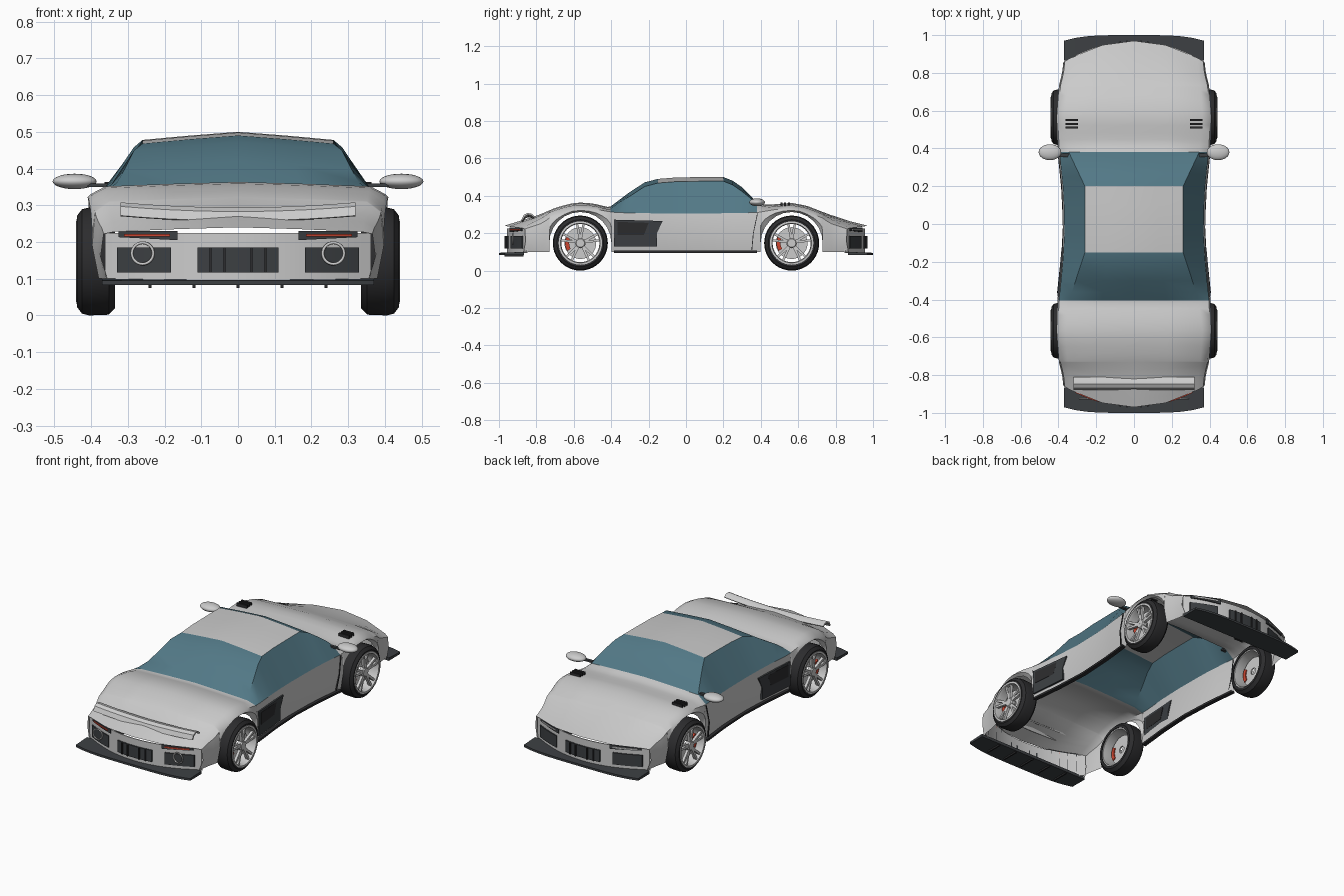
import bpy, bmesh
from math import sin, cos, pi, sqrt, radians

if "Cube" in bpy.data.objects:
    bpy.data.objects.remove(bpy.data.objects["Cube"])


def material(name, col):
    m = bpy.data.materials.new(name)
    m.diffuse_color = (*col, 1)
    m.use_nodes = True
    m.node_tree.nodes["Principled BSDF"].inputs["Base Color"].default_value = m.diffuse_color
    return m


GLASS = material("tinted_glass", (0.085, 0.19, 0.24))
DARK = material("dark_trim", (0.045, 0.05, 0.055))
RUBBER = material("rubber", (0.025, 0.025, 0.027))
RED = material("red_paint", (0.6, 0.06, 0.03))


def make(name, bm, mat=None, angle=35, recalc=True):
    if recalc:
        bmesh.ops.recalc_face_normals(bm, faces=bm.faces)
    me = bpy.data.meshes.new(name)
    bm.to_mesh(me)
    bm.free()
    ob = bpy.data.objects.new(name, me)
    bpy.context.collection.objects.link(ob)
    if mat:
        me.materials.append(mat)
    bpy.ops.object.select_all(action='DESELECT')
    ob.select_set(True)
    bpy.context.view_layer.objects.active = ob
    bpy.ops.object.shade_smooth_by_angle(angle=radians(angle))
    return ob


def sweep(bm, sections, ring=False):
    """Skin closed sections; ring joins last to first, otherwise cap the ends."""
    vs = [[bm.verts.new(p) for p in s] for s in sections]
    n = len(vs[0])
    for i in range(len(vs) if ring else len(vs) - 1):
        a, b = vs[i], vs[(i + 1) % len(vs)]
        for j in range(n):
            k = (j + 1) % n
            bm.faces.new((a[j], a[k], b[k], b[j]))
    if not ring:
        bm.faces.new(vs[0])
        bm.faces.new(vs[-1])


def solid(name, sections, mat=None):
    bm = bmesh.new()
    sweep(bm, sections)
    return make(name, bm, mat)


def box(name, x, y, z, mat=None):
    return solid(name, [[(a, y[0], z[0]), (a, y[1], z[0]), (a, y[1], z[1]), (a, y[0], z[1])] for a in x], mat)


def lerp(keys, y):
    for (a, u), (b, v) in zip(keys, keys[1:]):
        if y <= b:
            return u + (v - u) * max(0, (y - a) / (b - a))
    return keys[-1][1]


# body curves along the length
TOP = [(-.97, .24), (-.9, .262), (-.8, .292), (-.7, .335), (-.62, .358), (-.55, .365), (-.48, .355),
       (-.41, .338), (-.36, .375), (-.3, .42), (-.22, .472), (-.15, .49), (-.05, .498), (.1, .5), (.2, .5),
       (.25, .48), (.3, .445), (.35, .395), (.38, .365), (.43, .351), (.5, .357), (.57, .362),
       (.65, .345), (.76, .302), (.88, .263), (.97, .24)]
EDGE_X = [(-.97, .335), (-.57, .362), (-.41, .345), (-.15, .26), (.2, .26), (.38, .345), (.57, .362), (.97, .335)]
WIDE = [(0, .366), (.2, .376), (.4, .397), (.57, .402), (.75, .388), (.86, .373), (.97, .366)]
BELT_Z = [(0, .303), (.38, .31), (.5, .33), (.6, .33), (.8, .255), (.97, .222)]
WHEEL_Y, WHEEL_Z, ARCH = .565, .147, .166

# stations: (y, height of lower edge)
stations = [(y, .1) for y in (-.36, -.3, -.22, -.15, -.05, .1, .2, .25, .3, .35, .38)]
for s in (-1, 1):
    stations += [(s * y, .1) for y in (.97, .93, .88, .82, .77)]
    stations += [(s * WHEEL_Y + d * (ARCH + .001), .1) for d in (-1, 1)]
    stations += [(s * WHEEL_Y + ARCH * cos(k * pi / 12), WHEEL_Z + ARCH * sin(k * pi / 12)) for k in range(13)]
stations.sort()


def section(y, zb):
    w, bz, top, ex = lerp(WIDE, abs(y)), lerp(BELT_Z, abs(y)), lerp(TOP, y), lerp(EDGE_X, y)
    ez = top - (.022 if -.36 < y < .35 else .012)
    half = [(w - .01, zb), (w + .008, (zb + bz) / 2), (w, bz), (ex, ez), (ex / 2, (ez + top) / 2 + .001)]
    pts = half + [(0, top)] + [(-x, z) for x, z in reversed(half)]
    t = min(1, max(0, (abs(y) - .73) / .24))
    return [(x, y - (1 if y > 0 else -1) * .11 * t * (x / .37) ** 2, z) for x, z in pts]


def shell(name, want_glass, mat=None):
    bm = bmesh.new()
    rows = [[bm.verts.new(p) for p in section(*s)] for s in stations]
    for i in range(len(rows) - 1):
        yc = (stations[i][0] + stations[i + 1][0]) / 2
        for j in range(10):
            col = min(j, 9 - j)
            roof = col >= 3 and -.15 < yc < .2
            glass = col >= 2 and -.412 < yc < .385 and not roof
            if glass == want_glass:
                bm.faces.new((rows[i][j], rows[i + 1][j], rows[i + 1][j + 1], rows[i][j + 1]))
    bmesh.ops.delete(bm, geom=[v for v in bm.verts if not v.link_faces], context='VERTS')
    make(name, bm, mat, 40, recalc=False)


shell("body_shell", False)
shell("window_glass", True, GLASS)


# bumper panels that follow the curved ends
def nose(x):
    return .962 - .11 * (x / .37) ** 2


def panel(name, s, x0, x1, z0, z1, out, mat=None, slope=0, n=8):
    secs = []
    for i in range(n + 1):
        x = x0 + (x1 - x0) * i / n
        y, y2, d = s * (nose(x) + out), s * (nose(x) - .01), slope * abs(x - x0)
        secs.append([(x, y, z0 + d), (x, y, z1), (x, y2, z1), (x, y2, z0 + d)])
    return solid(name, secs, mat)


for s, end in ((-1, "tail"), (1, "nose")):
    panel(end + "_bumper", s, -.362, .362, .095, .225, -.004, n=16)
    panel(end + "_centre_grille", s, -.11, .11, .117, .185, .003, DARK)
    for x in (-.075, -.037, .037, .075):
        panel(end + "_grille_bar", s, x - .003, x + .003, .117, .185, .01, RUBBER, n=1)
    for m in (-1, 1):
        panel(end + "_side_intake", s, m * .182, m * .33, .117, .185, .003, DARK)
        panel(end + "_lamp_housing", s, m * .325, m * .165, .213, .23, .003, DARK, -.05)
        lamp = RED if s < 0 else None
        panel(end + "_lamp", s, m * .31, m * .185, .215, .222, .008, lamp)
    # splitter blade
    secs = []
    for i in range(13):
        x = -.37 + .74 * i / 12
        yo = s * (1 - .03 * (x / .37) ** 4)
        secs.append([(x, s * .865, .1), (x, yo, .095), (x, yo, .083), (x, s * .865, .083)])
    solid(end + "_splitter", secs, DARK)
for x in (-.24, -.12, 0, .12, .24):
    box("diffuser_fin", (x - .004, x + .004), (-.97, -.87), (.074, .085), RUBBER)

# arched rear spoiler
ARC = [(-.88, .272), (-.868, .297), (-.848, .308), (-.825, .304), (-.81, .292),
       (-.815, .286), (-.828, .296), (-.846, .299), (-.86, .291), (-.872, .27)]
solid("rear_spoiler", [[(x, y, z - .014 * (1 - (x / .32) ** 2)) for y, z in ARC]
                       for x in [-.32 + .064 * i for i in range(11)]])


# wheels
def lathe(bm, profile, centre, m, n):
    """Spin (x, radius) points about the axle."""
    cy, cz = centre
    sweep(bm, [[(m * x, cy + r * cos(2 * pi * k / n), cz + r * sin(2 * pi * k / n)) for x, r in profile]
               for k in range(n)], ring=True)


for m in (-1, 1):
    for cy in (-WHEEL_Y, WHEEL_Y):
        c = (cy, WHEEL_Z)
        bm = bmesh.new()
        lathe(bm, [(.335, .113), (.335, .128), (.352, .145), (.405, .147), (.425, .142), (.438, .125), (.436, .113)],
              c, m, 40)
        make("tyre", bm, RUBBER)
        bm = bmesh.new()
        lathe(bm, [(.34, .114), (.44, .116), (.441, .106), (.425, .102), (.34, .106)], c, m, 40)
        lathe(bm, [(.405, .001), (.432, .001), (.432, .022), (.425, .028), (.405, .028)], c, m, 20)
        for k in range(5):
            for d in (-.17, .17):
                a = pi / 2 + k * 2 * pi / 5
                secs = []
                for r, x, h, off in ((.02, .428, .007, d * .4), (.107, .434, .006, d)):
                    q = [(x, h), (x, -h), (x - .016, -h), (x - .016, h)]
                    secs.append([(m * px, cy + r * cos(a + off) - t * sin(a), WHEEL_Z + r * sin(a + off) + t * cos(a))
                                 for px, t in q])
                sweep(bm, secs)
        make("rim", bm)
        bm = bmesh.new()
        lathe(bm, [(.385, .02), (.393, .02), (.393, .085), (.385, .085)], c, m, 32)
        make("brake_disc", bm)
        arc = [pi + (k - 2) * .27 for k in range(5)]
        solid("brake_caliper", [[(m * x, cy + r * cos(a), WHEEL_Z + r * sin(a)) for x, r in
                                 ((.38, .06), (.408, .06), (.408, .082), (.38, .082))] for a in arc], RED)

# paired side parts
for m in (-1, 1):
    # sill skirt
    secs = []
    for i in range(13):
        y = -.385 + .765 * i / 12
        w = lerp(WIDE, abs(y))
        secs.append([(m * (w + a), y, z) for a, z in ((-.014, .095), (.01, .095), (.01, .107), (-.014, .107))])
    solid("side_skirt", secs, RUBBER)

    # side air intake
    for nm, out, mat, poly in (
            ("side_intake_panel", .011, DARK, [(-.385, .272), (-.125, .265), (-.155, .2), (-.155, .13), (-.385, .13)]),
            ("side_intake_opening", .014, RUBBER, [(-.365, .26), (-.2, .255), (-.225, .19), (-.365, .19)])):
        solid(nm, [[(m * (lerp(WIDE, -y) + o), y, z) for y, z in poly] for o in (out, 0)], mat)

    # door shut line
    path = [(.388, .352, .11), (.401, .36, .2), (.397, .382, .305)]
    solid("door_gap", [[(m * (x + a), y + b, z) for a, b in ((-.004, -.002), (.004, -.002), (.004, .002), (-.004, .002))]
                       for x, y, z in path], RUBBER)

    # door mirror
    bpy.ops.mesh.primitive_uv_sphere_add(segments=24, ring_count=12, location=(m * .445, .38, .365))
    ob = bpy.context.object
    ob.name = "door_mirror"
    ob.scale = (.06, .042, .021)
    bpy.ops.object.shade_smooth()
    box("mirror_stalk", (m * .33, m * .41), (.355, .372), (.35, .36), DARK)

    # bonnet louvres
    for y in (.51, .53, .55):
        box("bonnet_louvre", (m * .297, m * .363), (y - .005, y + .005), (.345, .364), RUBBER)

    # exhaust ring
    bpy.ops.mesh.primitive_torus_add(major_radius=.029, minor_radius=.004, major_segments=32, minor_segments=8,
                                     location=(m * .26, -.925, .169), rotation=(pi / 2, 0, 0))
    bpy.context.object.name = "exhaust_ring"
    bpy.ops.object.shade_smooth()
